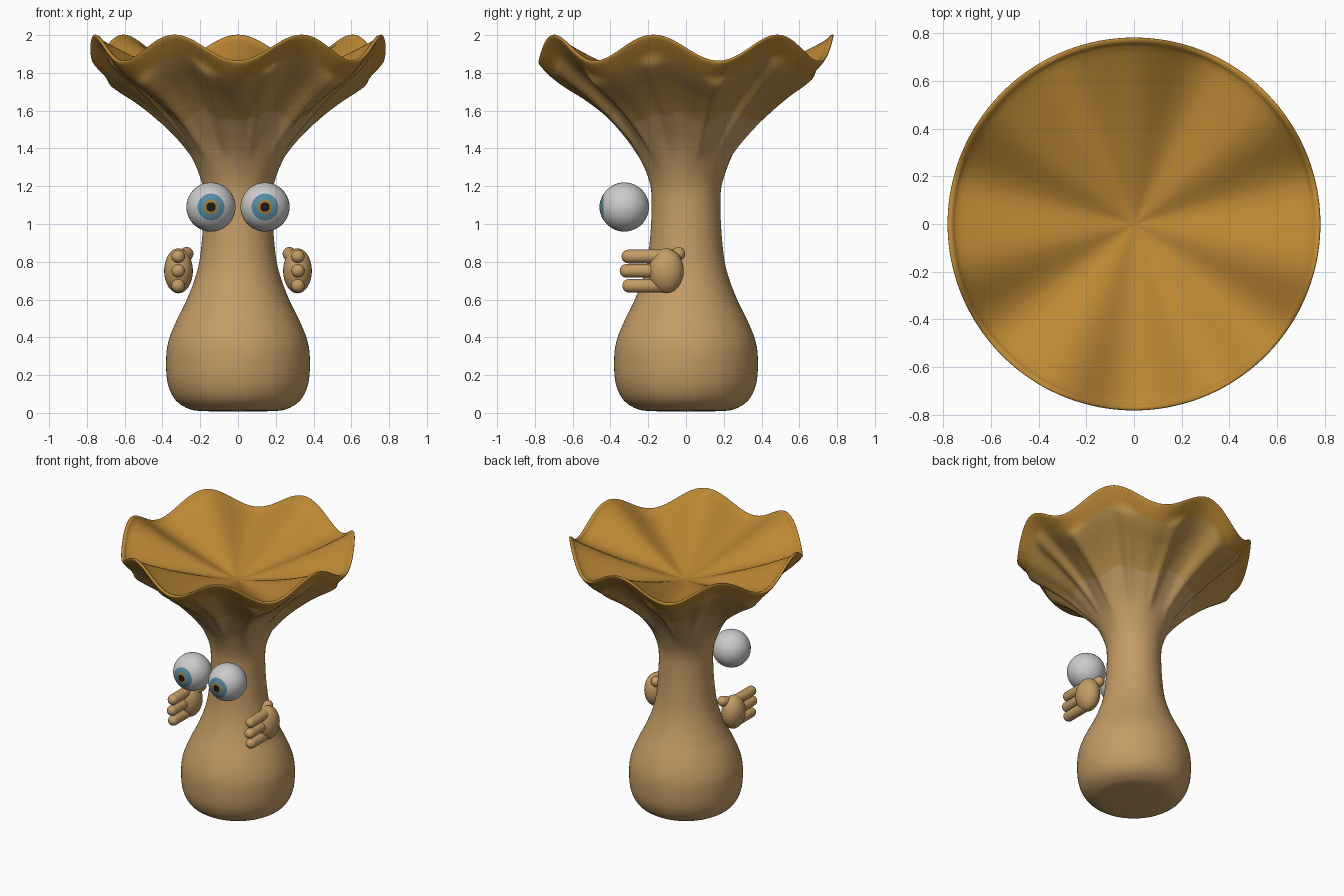
import bpy, bmesh, math
from mathutils import Vector, Matrix

if "Cube" in bpy.data.objects:
    bpy.data.objects.remove(bpy.data.objects["Cube"])


def material(name, rgb):
    m = bpy.data.materials.new(name)
    m.diffuse_color = (*rgb, 1)
    m.use_nodes = True
    m.node_tree.nodes["Principled BSDF"].inputs["Base Color"].default_value = m.diffuse_color
    return m


TAN = material("tan", (0.55, 0.33, 0.13))
MID = material("golden_tan", (0.50, 0.28, 0.07))
GOLD = material("gold", (0.50, 0.245, 0.035))
BLUE = material("iris_blue", (0.09, 0.26, 0.36))
AMBER = material("amber", (0.38, 0.2, 0.04))
BLACK = material("pupil_black", (0.01, 0.01, 0.01))


def smooth_path(pts, n=4):
    """Catmull-Rom through the profile points."""
    p = [Vector(q) for q in pts]
    p = [p[0]] + p + [p[-1]]
    out = []
    for i in range(1, len(p) - 2):
        a, b, c, d = p[i - 1:i + 3]
        for k in range(n):
            t = k / n
            out.append(0.5 * (2 * b + (c - a) * t + (2 * a - 5 * b + 4 * c - d) * t * t
                              + (3 * b - a - 3 * c + d) * t ** 3))
    return out + [p[-1]]


def add_object(name, bm, mats):
    bmesh.ops.recalc_face_normals(bm, faces=bm.faces)
    me = bpy.data.meshes.new(name)
    bm.to_mesh(me)
    bm.free()
    for f in me.polygons:
        f.use_smooth = True
    for m in mats:
        me.materials.append(m)
    ob = bpy.data.objects.new(name, me)
    bpy.context.collection.objects.link(ob)
    return ob


def lathe(name, path, segs, mats=(), shape=None, pick=None):
    """Revolve (r, z) points; shape(i, r, z, angle) may bend them."""
    bm = bmesh.new()
    rings = []
    for i, (r, z) in enumerate(path):
        if r < 1e-4:
            rings.append([bm.verts.new((0, 0, z))] * segs)
            continue
        ring = []
        for s in range(segs):
            a = 2 * math.pi * s / segs
            rr, zz = shape(i, r, z, a) if shape else (r, z)
            ring.append(bm.verts.new((rr * math.sin(a), -rr * math.cos(a), zz)))
        rings.append(ring)
    for i in range(len(rings) - 1):
        for s in range(segs):
            t = (s + 1) % segs
            quad = [rings[i][s], rings[i][t], rings[i + 1][t], rings[i + 1][s]]
            f = bm.faces.new(list(dict.fromkeys(quad)))
            if pick:
                f.material_index = pick(i)
    return add_object(name, bm, mats)


# Body: bulb foot, narrow neck, flared cup with seven waves and twelve outer ribs
outer = [(0, 0.01), (0.2, 0.01), (0.28, 0.03), (0.34, 0.08), (0.375, 0.17), (0.38, 0.3),
         (0.365, 0.39), (0.325, 0.49), (0.28, 0.58), (0.235, 0.69), (0.205, 0.8),
         (0.188, 0.95), (0.182, 1.1), (0.188, 1.2), (0.22, 1.3), (0.27, 1.4), (0.34, 1.5),
         (0.425, 1.6), (0.54, 1.7), (0.635, 1.77), (0.705, 1.83), (0.755, 1.885)]
inner = [(0.779, 1.918), (0.779, 1.932), (0.762, 1.93), (0.72, 1.9), (0.5, 1.82),
         (0.25, 1.745), (0.08, 1.70), (0, 1.69)]
STEPS = 4
path = smooth_path(outer + inner, STEPS)
rim_index = len(outer) * STEPS


def cup_shape(i, r, z, a):
    wave = -0.07 * math.cos(7 * a) * min(1, r / 0.78) ** 1.5 if z > 1.25 else 0
    if 1.25 < z < 1.4:
        wave *= (z - 1.25) / 0.15
    rib = 0
    if i < rim_index and 1.35 < z < 1.84:
        fade = min(1, (z - 1.35) / 0.25, (1.84 - z) / 0.03)
        rib = 0.028 * fade * (0.5 - 0.5 * math.cos(12 * a)) ** 4
    return r + rib * 0.6, z + wave - rib * 0.8


def cup_colour(i):
    if i > rim_index - 9:
        return 2
    return 1 if i > rim_index - 22 else 0


lathe("body", path, 168, (TAN, MID, GOLD), cup_shape, cup_colour)


def ball_path(r, angle, n):
    return [(r * math.sin(angle * k / n), r * math.cos(angle * k / n)) if 0 < k < n or angle < 3
            else (0, r if k == 0 else -r) for k in range(n + 1)]


# Eyes: ball plus nested caps for iris, amber ring and pupil, facing -y
for side, sx in (("left", -1), ("right", 1)):
    for part, r, w, mats in (("eyeball", 0.13, None, ()), ("iris", 0.131, 0.071, (BLUE,)),
                             ("iris_ring", 0.132, 0.038, (AMBER,)),
                             ("pupil", 0.133, 0.025, (BLACK,))):
        ang = math.asin(w / r) if w else math.pi
        ob = lathe(f"{side}_{part}", ball_path(r, ang, 6 if w else 24), 40, mats)
        ob.rotation_euler.x = math.pi / 2
        ob.location = (sx * 0.143, -0.326, 1.09)


def capsule(name, a, b, r):
    a, b = Vector(a), Vector(b)
    length = (b - a).length
    half = [(r * math.sin(k * math.pi / 16), r * math.cos(k * math.pi / 16)) for k in range(9)]
    pts = [(x, z + length) for x, z in half] + [(x, -z) for x, z in reversed(half)]
    ob = lathe(name, pts, 24, (TAN,))
    ob.rotation_euler = (b - a).to_track_quat('Z', 'Y').to_euler()
    ob.location = a
    return ob


# Hands: flattened palm, three forward fingers and a short thumb on top
for side, sx in (("left", -1), ("right", 1)):
    bm = bmesh.new()
    bmesh.ops.create_uvsphere(bm, u_segments=32, v_segments=20, radius=1,
                              matrix=Matrix.Diagonal((0.076, 0.093, 0.119, 1)))
    palm = add_object(f"{side}_palm", bm, (TAN,))
    palm.location = (sx * 0.315, -0.105, 0.752)
    for name, z, tip in (("upper", 0.828, -0.305), ("middle", 0.752, -0.315),
                         ("lower", 0.673, -0.301)):
        capsule(f"{side}_{name}_finger", (sx * 0.317, -0.11, z), (sx * 0.317, tip, z), 0.036)
    capsule(f"{side}_thumb", (sx * 0.295, -0.11, 0.815), (sx * 0.272, -0.04, 0.842), 0.036)
